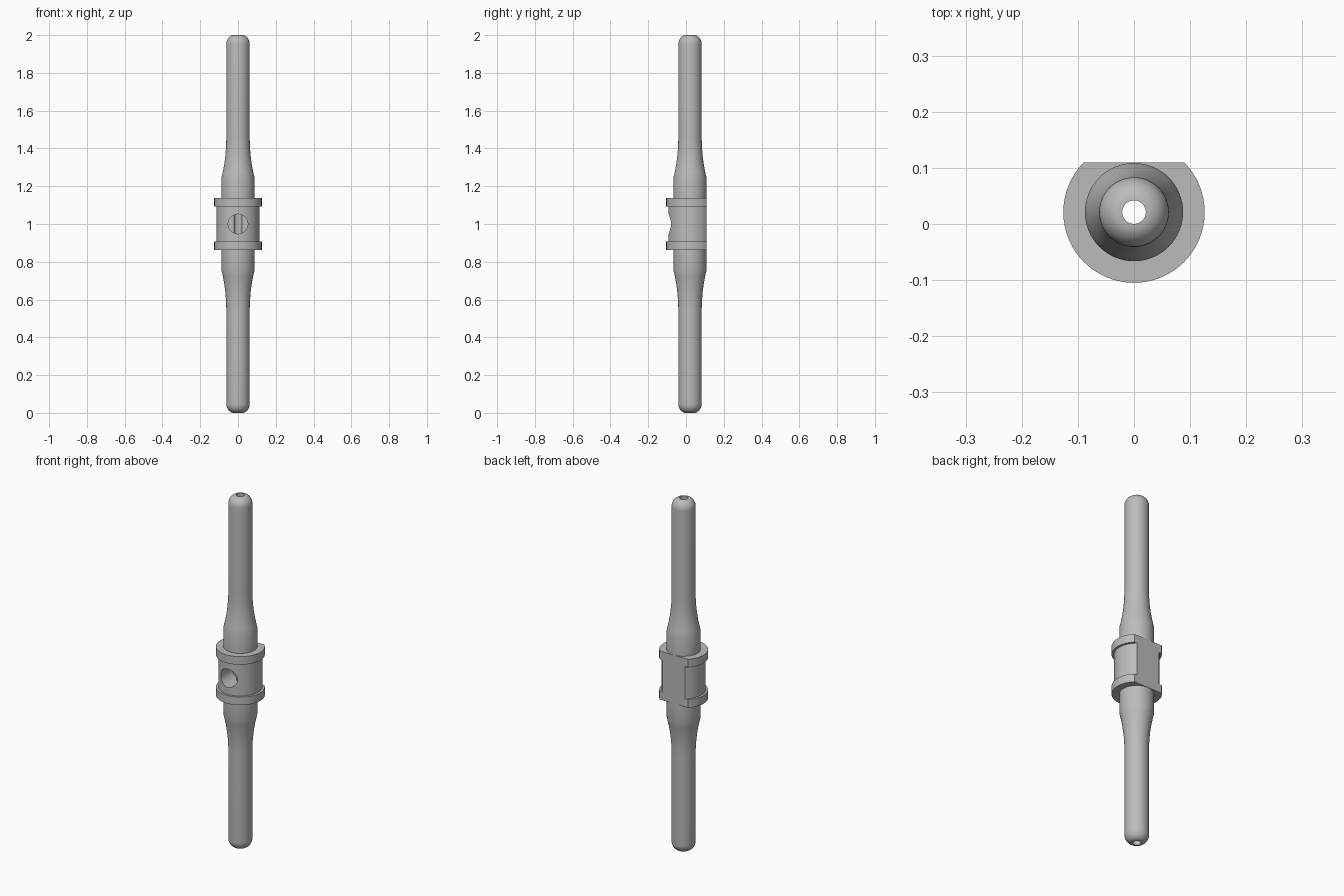
import bpy
import bmesh
import math
from mathutils import Matrix

AXIS_Y = 0.0212      # the round body sits slightly behind centre
BORE, ROD, SLEEVE, BARREL, FLANGE = 0.021, 0.062, 0.0875, 0.1135, 0.126
SEGMENTS = 64

cube = bpy.data.objects.get("Cube")
if cube:
    bpy.data.objects.remove(cube)

grey = bpy.data.materials.new("plain grey")
grey.use_nodes = True
GREY = (0.5, 0.5, 0.5, 1)
grey.diffuse_color = GREY
grey.node_tree.nodes["Principled BSDF"].inputs["Base Color"].default_value = GREY


def add_object(name, bm):
    bmesh.ops.recalc_face_normals(bm, faces=bm.faces)
    mesh = bpy.data.meshes.new(name)
    bm.to_mesh(mesh)
    bm.free()
    mesh.materials.append(grey)
    obj = bpy.data.objects.new(name, mesh)
    bpy.context.collection.objects.link(obj)
    return obj


def lathe(name, profile):
    """Spin a closed (radius, z) loop around the body axis."""
    bm = bmesh.new()
    rings = []
    for r, z in profile:
        ring = []
        for i in range(SEGMENTS):
            a = 2 * math.pi * i / SEGMENTS
            ring.append(bm.verts.new((r * math.cos(a), AXIS_Y + r * math.sin(a), z)))
        rings.append(ring)
    for a, b in zip(rings, rings[1:] + rings[:1]):
        for i in range(SEGMENTS):
            j = (i + 1) % SEGMENTS
            bm.faces.new((a[i], a[j], b[j], b[i]))
    return add_object(name, bm)


# Upper half profile, measured from the middle: collar, sleeve, flare, rod, dome
half = [(BARREL, 0.092), (FLANGE, 0.092), (FLANGE, 0.138), (SLEEVE, 0.138)]
for i in range(9):
    t = i / 8
    half.append((ROD + (SLEEVE - ROD) * (1 - t) ** 2, 0.245 + 0.21 * t))
for i in range(11):
    a = math.pi / 2 * i / 10
    half.append((BORE + (ROD - BORE) * math.cos(a), 0.952 + 0.048 * math.sin(a)))

# Mirror it downwards; closing the loop makes the bore
profile = [(r, 1 - z) for r, z in reversed(half)] + [(r, 1 + z) for r, z in half]
pin = lathe("double_ended_pin", profile)

# Cutter for the flat back of the collar
bm = bmesh.new()
bmesh.ops.create_cube(bm, size=1, matrix=Matrix.Translation((0, 0.2097, 1))
                      @ Matrix.Diagonal((0.4, 0.2, 0.4, 1)))
flat_cutter = add_object("flat_cutter", bm)

# Cutter for the round front hole, reaching the bore
bm = bmesh.new()
bmesh.ops.create_cone(bm, cap_ends=True, segments=48, radius1=0.052, radius2=0.052,
                      depth=0.3, matrix=Matrix.Translation((0, AXIS_Y - 0.15, 1))
                      @ Matrix.Rotation(math.pi / 2, 4, 'X'))
hole_cutter = add_object("hole_cutter", bm)

bpy.ops.object.select_all(action='DESELECT')
pin.select_set(True)
bpy.context.view_layer.objects.active = pin
for cutter in (flat_cutter, hole_cutter):
    cutter.hide_render = True
    mod = pin.modifiers.new(cutter.name, 'BOOLEAN')
    mod.operation = 'DIFFERENCE'
    mod.solver = 'EXACT'
    mod.object = cutter
    bpy.ops.object.modifier_apply(modifier=mod.name)
    bpy.data.objects.remove(cutter)

bpy.ops.object.shade_smooth_by_angle(angle=math.radians(30))
